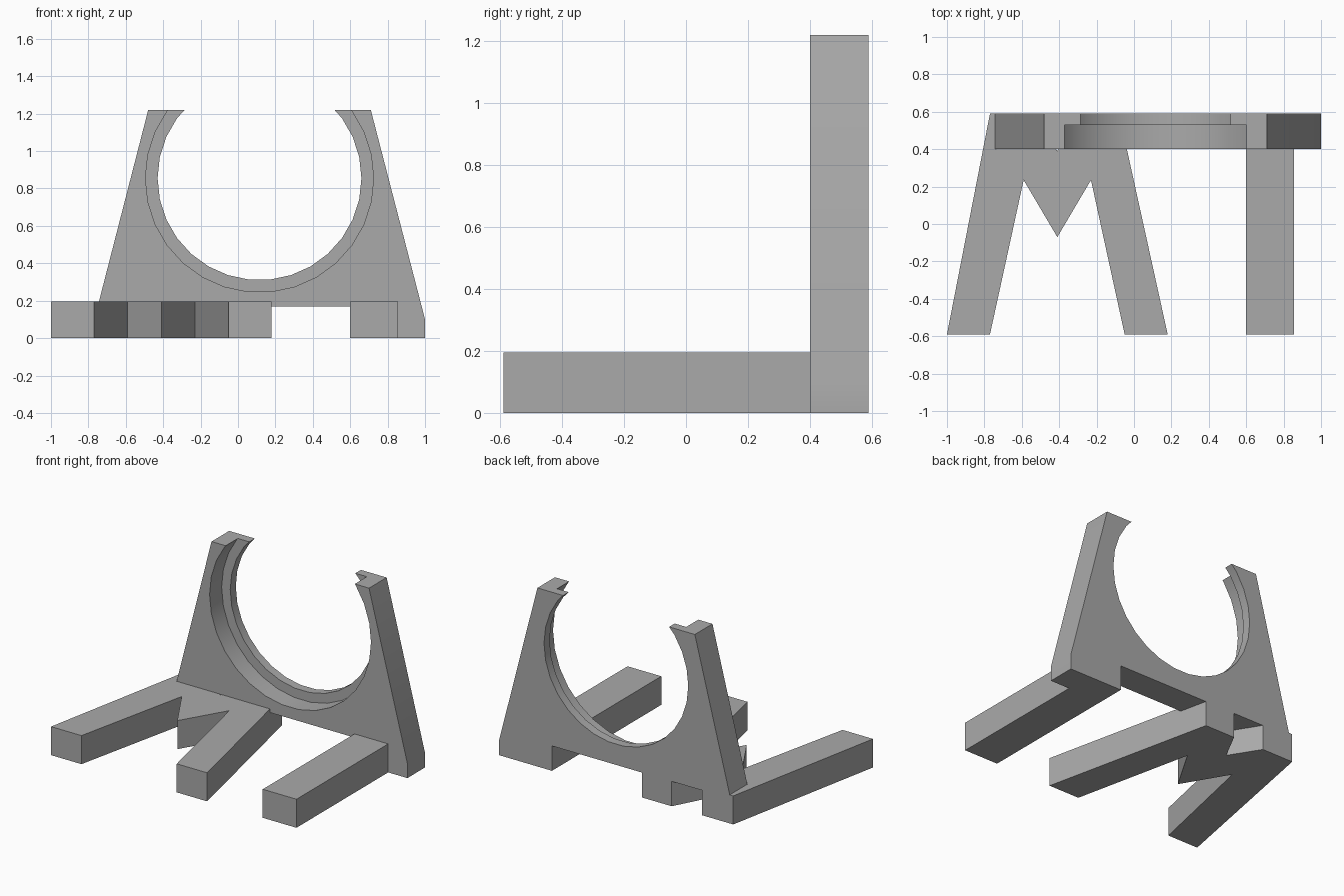
import bpy, bmesh
from math import radians

old = bpy.data.objects.get("Cube")
if old:
    bpy.data.objects.remove(old, do_unlink=True)

grey = bpy.data.materials.new("plain grey")
grey.use_nodes = True
colour = (0.4, 0.4, 0.4, 1)
grey.diffuse_color = colour
grey.node_tree.nodes["Principled BSDF"].inputs["Base Color"].default_value = colour


def prism(name, outline, start, depth):
    """Extrude a 3D outline by a vector into a closed solid."""
    bm = bmesh.new()
    face = bm.faces.new([bm.verts.new(start(a, b)) for a, b in outline])
    side = bmesh.ops.extrude_face_region(bm, geom=[face])["geom"]
    verts = [v for v in side if isinstance(v, bmesh.types.BMVert)]
    bmesh.ops.translate(bm, verts=verts, vec=depth)
    bmesh.ops.recalc_face_normals(bm, faces=bm.faces)
    mesh = bpy.data.meshes.new(name)
    bm.to_mesh(mesh)
    bm.free()
    mesh.materials.append(grey)
    obj = bpy.data.objects.new(name, mesh)
    bpy.context.collection.objects.link(obj)
    return obj


def bore(plate, radius, y0, y1):
    """Cut a round hole through part of the plate's thickness."""
    bpy.ops.mesh.primitive_cylinder_add(
        vertices=30, radius=radius, depth=y1 - y0,
        location=(0.115, (y0 + y1) / 2, 0.855),
        rotation=(radians(90), radians(90), 0))
    cutter = bpy.context.object
    cutter.hide_render = True
    cutter.data.materials.append(grey)
    mod = plate.modifiers.new("bore", "BOOLEAN")
    mod.operation = "DIFFERENCE"
    mod.solver = "EXACT"
    mod.object = cutter
    bpy.context.view_layer.objects.active = plate
    bpy.ops.object.modifier_apply(modifier=mod.name)
    bpy.data.objects.remove(cutter, do_unlink=True)


FRONT, BACK, PLATE, FOOT = -0.59, 0.59, 0.4, 0.195

# Upright plate with tapered sides and a stepped foot
plate = prism("upright_plate",
              [(-0.75, 0.17), (0.6, 0.17), (0.6, 0), (1, 0), (1, 0.1),
               (0.71, 1.22), (-0.48, 1.22)],
              lambda x, z: (x, PLATE, z), (0, BACK - PLATE, 0))

# Round opening, wider at the front to leave a retaining lip at the back
bore(plate, 0.545, 0.3, 0.7)
bore(plate, 0.61, 0.3, 0.53)

# Zigzag foot with two splayed legs and a notch at the back
prism("zigzag_foot",
      [(-1, FRONT), (-0.77, FRONT), (-0.59, 0.235), (-0.41, -0.07),
       (-0.23, 0.235), (-0.05, FRONT), (0.18, FRONT), (-0.08, BACK),
       (-0.305, BACK), (-0.41, 0.39), (-0.535, BACK), (-0.77, BACK)],
      lambda x, y: (x, y, 0), (0, 0, FOOT))

# Straight foot
prism("straight_foot",
      [(0.6, FRONT), (0.855, FRONT), (0.855, PLATE), (0.6, PLATE)],
      lambda x, y: (x, y, 0), (0, 0, FOOT))

# Smooth the bore, keep the edges crisp
bpy.ops.object.select_all(action="DESELECT")
plate.select_set(True)
bpy.context.view_layer.objects.active = plate
bpy.ops.object.shade_smooth_by_angle(angle=radians(30))
